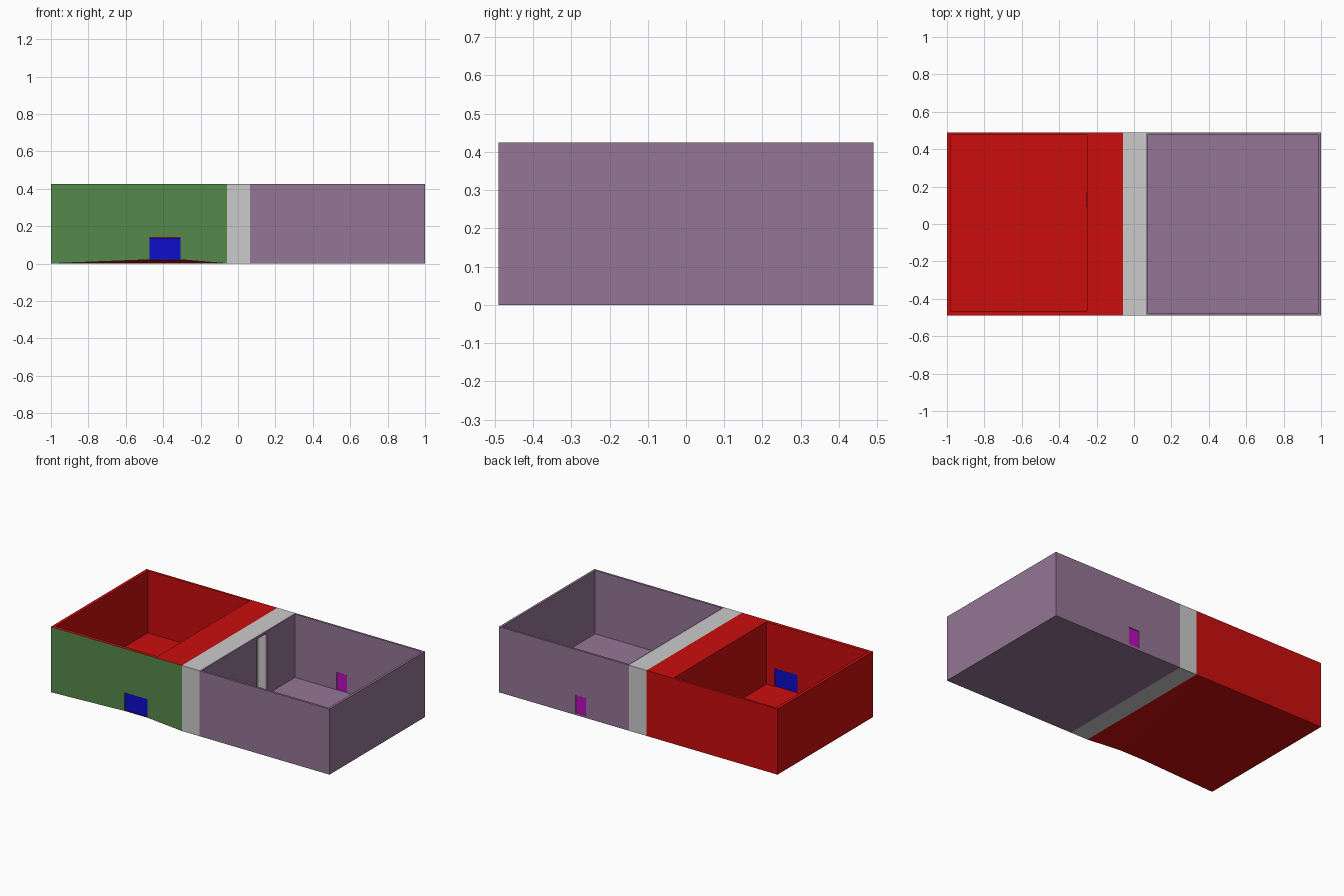
import bpy, bmesh

if "Cube" in bpy.data.objects:
    bpy.data.objects.remove(bpy.data.objects["Cube"])

H, D = 0.425, 0.49  # wall height, half depth


def mat(name, c):
    m = bpy.data.materials.new(name)
    m.diffuse_color = (*c, 1)
    m.use_nodes = True
    m.node_tree.nodes["Principled BSDF"].inputs["Base Color"].default_value = m.diffuse_color
    return m


red = mat("red", (0.6, 0.004, 0.004))
green = mat("green", (0.09, 0.25, 0.07))
purple = mat("purple", (0.3, 0.18, 0.3))
blue = mat("blue", (0.004, 0.004, 0.6))
magenta = mat("magenta", (0.5, 0.004, 0.5))


def finish(name, bm, *mats):
    bmesh.ops.recalc_face_normals(bm, faces=bm.faces)
    me = bpy.data.meshes.new(name)
    bm.to_mesh(me)
    bm.free()
    for m in mats:
        me.materials.append(m)
    ob = bpy.data.objects.new(name, me)
    bpy.context.collection.objects.link(ob)
    return ob


def box(name, x0, x1, y0, y1, z0, z1, *mats):
    bm = bmesh.new()
    bmesh.ops.create_cube(bm, size=1)
    for v in bm.verts:
        v.co = (x1 if v.co.x > 0 else x0, y1 if v.co.y > 0 else y0, z1 if v.co.z > 0 else z0)
    return finish(name, bm, *mats)


def cut(ob, *dims):
    cutter = box("cutter", *dims)
    cutter.hide_render = True
    mod = ob.modifiers.new("cut", 'BOOLEAN')
    mod.operation, mod.solver, mod.object = 'DIFFERENCE', 'EXACT', cutter
    bpy.context.view_layer.objects.active = ob
    bpy.ops.object.modifier_apply(modifier=mod.name)
    bpy.data.objects.remove(cutter)


# left room: outer block whose underside rises to the front door sill
bm = bmesh.new()
front = [bm.verts.new((x, -D, z)) for x, z in
         [(-1, 0), (-0.475, 0.02), (-0.305, 0.02), (-0.06, 0), (-0.06, H), (-1, H)]]
b0, b1, b2, b3 = [bm.verts.new((x, D, z)) for x, z in [(-1, 0), (-0.06, 0), (-0.06, H), (-1, H)]]
f0, f1, f2, f3, f4, f5 = front
for vs in [front, (b0, b1, b2, b3), (f3, b1, b2, f4), (f4, b2, b3, f5), (f5, b3, b0, f0),
           (f0, b0, f1), (f1, b0, f2), (f2, b0, b1), (f2, b1, f3)]:
    bm.faces.new(vs)
bm.faces.ensure_lookup_table()
bm.faces[0].material_index = 1  # green front
left = finish("left_room", bm, red, green)
cut(left, -0.98, -0.25, -0.467, 0.475, 0.022, 0.6)
cut(left, -0.473, -0.307, -0.6, -0.4, 0.022, 0.14)
box("left_inner_door", -0.253, -0.249, 0.09, 0.17, 0.022, 0.15, red)

# double front door, set into its opening
for side, x0, x1 in [("left", -0.473, -0.3905), ("right", -0.3895, -0.307)]:
    box("front_door_" + side, x0, x1, -0.485, -0.472, 0.022, 0.137, blue)

# right room with a back door and an inner opening
right = box("right_room", 0.065, 1, -D, D, 0, H, purple)
cut(right, 0.075, 0.985, -0.476, 0.477, 0.014, 0.6)
cut(right, 0.374, 0.449, 0.4, 0.6, 0.014, 0.128)
cut(right, 0.05, 0.2, 0.09, 0.19, 0.014, 0.41)
box("back_door", 0.375, 0.448, 0.479, 0.487, 0.014, 0.126, magenta)

# grey dividing block with a recess behind the opening
divider = box("divider", -0.06, 0.065, -D, D, 0, H)
cut(divider, 0.01, 0.1, 0.09, 0.19, 0.014, 0.41)
